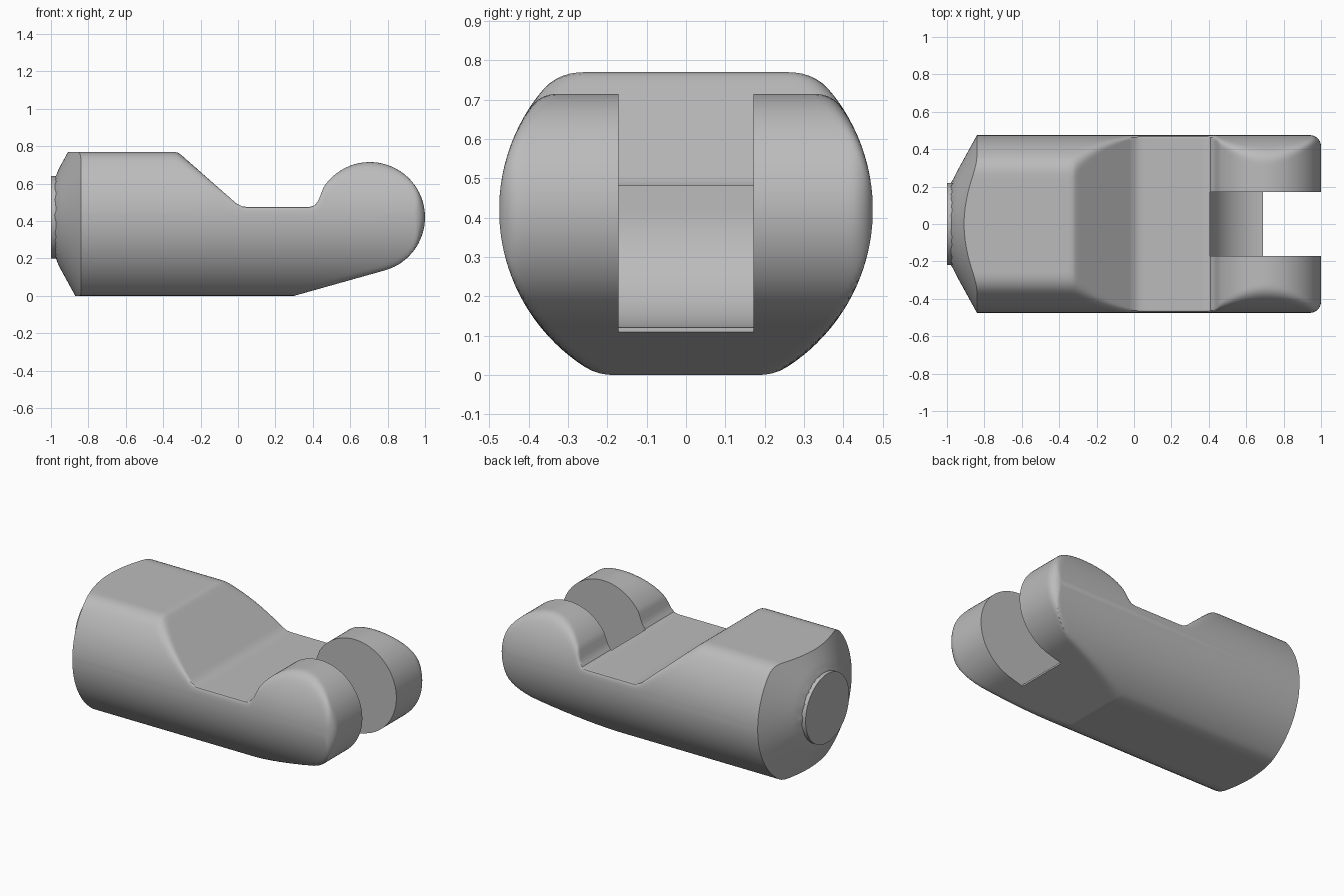
import bpy, bmesh, math
from mathutils import Vector

if "Cube" in bpy.data.objects:
    bpy.data.objects.remove(bpy.data.objects["Cube"], do_unlink=True)

R = 0.475         # radius of the round bar
C = 0.42          # height of the bar axis
KX, KR = 0.705, 0.295   # hinge knuckle centre and radius
END = -0.98       # flat face at the chamfered end

grey = bpy.data.materials.new("plain_grey")
grey.use_nodes = True
grey.diffuse_color = (0.5, 0.5, 0.5, 1)
grey.node_tree.nodes["Principled BSDF"].inputs["Base Color"].default_value = (0.5, 0.5, 0.5, 1)


def arc(cx, cz, r, start, stop, steps):
    angles = [math.radians(start + (stop - start) * i / steps) for i in range(steps + 1)]
    return [(cx + r * math.cos(a), cz + r * math.sin(a)) for a in angles]


def resample(points, step):
    out = []
    for i, p in enumerate(points):
        a, b = Vector(p), Vector(points[(i + 1) % len(points)])
        n = max(1, math.ceil((b - a).length / step))
        out += [tuple(a.lerp(b, j / n)) for j in range(n)]
    return out


def soft_min(a, b, k):
    e = max(k - abs(a - b), 0) / k
    return min(a, b) - e * e * k / 4


def loft(name, rings):
    """Join equal rings of points and close both ends."""
    bm = bmesh.new()
    rows = [[bm.verts.new(p) for p in ring] for ring in rings]
    n = len(rows[0])
    for r0, r1 in zip(rows, rows[1:]):
        for i in range(n):
            j = (i + 1) % n
            bm.faces.new((r0[i], r0[j], r1[j], r1[i]))
    bm.faces.new(rows[0])
    bm.faces.new(rows[-1])
    bmesh.ops.remove_doubles(bm, verts=bm.verts, dist=1e-5)
    bmesh.ops.recalc_face_normals(bm, faces=bm.faces)
    mesh = bpy.data.meshes.new(name)
    bm.to_mesh(mesh)
    bm.free()
    mesh.materials.append(grey)
    obj = bpy.data.objects.new(name, mesh)
    bpy.context.collection.objects.link(obj)
    return obj


def activate(obj):
    bpy.ops.object.select_all(action='DESELECT')
    obj.select_set(True)
    bpy.context.view_layer.objects.active = obj


# Side profile: raised block, ramp, flat waist, round knuckle, sloped underside
profile = [(END, 0), (END, 0.77), (-0.34, 0.77), (-0.32, 0.765), (-0.3, 0.75),
           (-0.01, 0.495), (0.02, 0.479), (0.05, 0.475), (0.38, 0.475),
           (0.41, 0.483), (0.43, 0.51)]
profile += arc(KX, C, KR, 147, -74, 44) + [(0.3, 0), (0.27, 0)]
profile = resample(profile, 0.02)


def slice_ring(angle):
    """Profile at one depth, held inside the round bar and its end cone."""
    y, h = R * math.sin(angle), R * math.cos(angle)
    over = max(abs(y) - (R - 0.06), 0)
    inset = 0.06 - math.sqrt(0.06 ** 2 - over ** 2)
    ring = []
    for x, z in profile:
        a = abs(z - C)
        d = max(soft_min(a, h, 0.05 if z > C else 0.02), 0.2 * min(a, h))
        if x > KX:
            x = KX + (x - KX) * (1 - inset / KR)
        cone = END + 0.55 * (math.hypot(y, d) - 0.22)
        x = -soft_min(-x, -cone, 0.03) if cone > END else x
        ring.append((x, y, C + math.copysign(d, z - C)))
    return ring


body = loft("hinge_body", [slice_ring(math.radians(-88 + 176 * i / 64)) for i in range(65)])

# Open slot between the two knuckle cheeks, with a curved floor
slot = [(0.405, 0.95)] + arc(KX, C, 0.3, 180, 267, 24) + [(0.69, -0.2), (1.2, -0.2), (1.2, 0.95)]
cutter = loft("slot_cutter", [[(x, y, z) for x, z in slot] for y in (-0.172, 0.172)])
cutter.hide_render = True
cut = body.modifiers.new("slot", 'BOOLEAN')
cut.operation = 'DIFFERENCE'
cut.solver = 'EXACT'
cut.object = cutter
activate(body)
bpy.ops.object.modifier_apply(modifier=cut.name)
bpy.data.objects.remove(cutter, do_unlink=True)

# Thin round boss on the chamfered end
boss = loft("end_boss", [[(x, y, z) for y, z in arc(0, C, 0.22, 0, 354.375, 63)]
                         for x in (-1, -0.95)])

for part in (body, boss):
    activate(part)
    bpy.ops.object.shade_smooth_by_angle(angle=math.radians(30))
